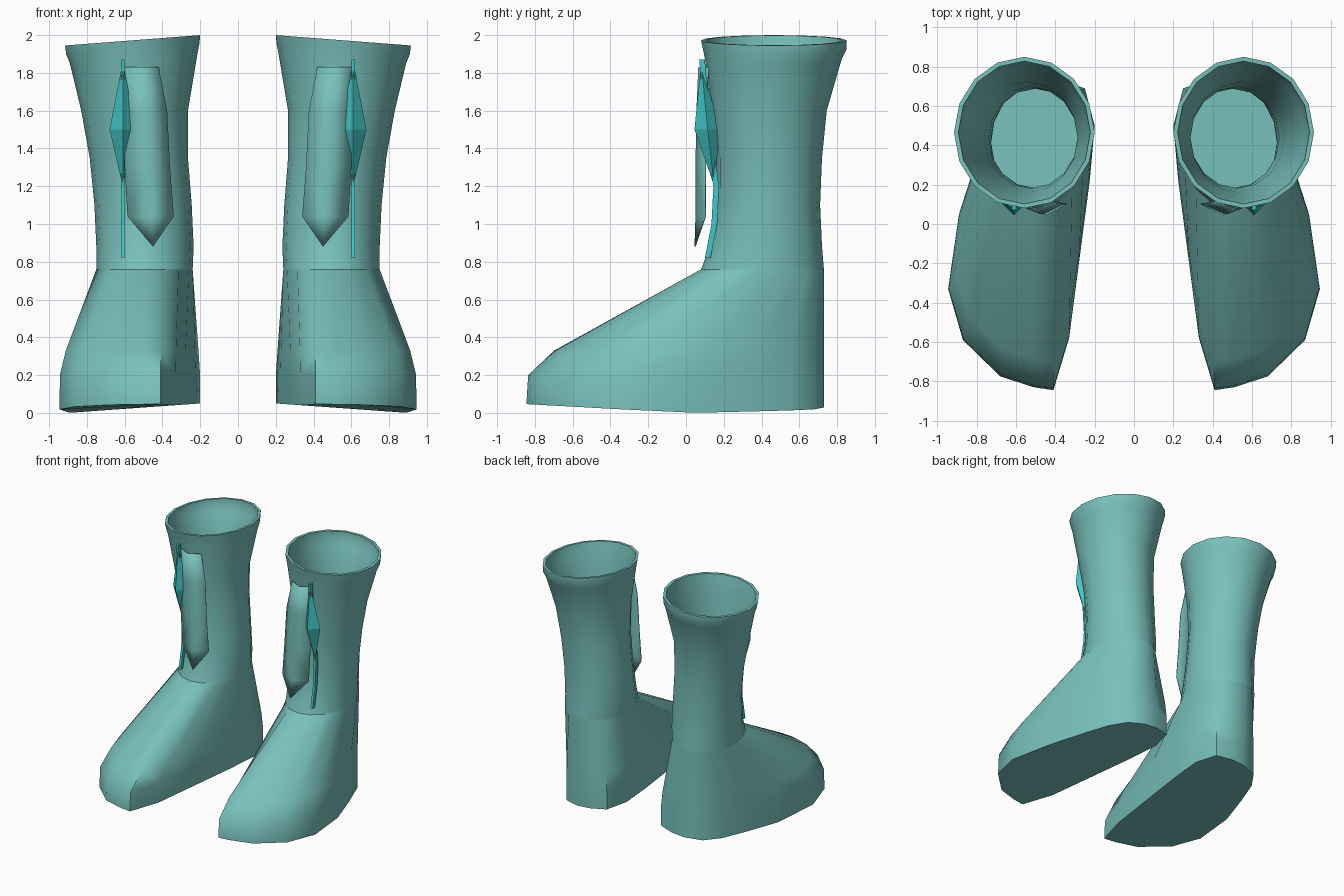
import bpy, bmesh, math

if "Cube" in bpy.data.objects:
    bpy.data.objects.remove(bpy.data.objects["Cube"])

N = 16


def material(name, rgb):
    m = bpy.data.materials.new(name)
    m.diffuse_color = (*rgb, 1)
    m.use_nodes = True
    m.node_tree.nodes["Principled BSDF"].inputs["Base Color"].default_value = m.diffuse_color
    return m


LEATHER = material("soft teal", (0.19, 0.53, 0.50))
BRIGHT = material("bright cyan teal", (0.055, 0.57, 0.57))


def make(name, verts, faces, mat, smooth=None, thickness=0):
    """Build a mesh part and mirror it to the other boot."""
    mesh = bpy.data.meshes.new(name)
    mesh.from_pydata(verts, [], faces)
    bm = bmesh.new()
    bm.from_mesh(mesh)
    bmesh.ops.recalc_face_normals(bm, faces=bm.faces)
    bm.to_mesh(mesh)
    bm.free()
    ob = bpy.data.objects.new(name, mesh)
    bpy.context.collection.objects.link(ob)
    mesh.materials.append(mat)
    if smooth:
        for o in bpy.context.selected_objects:
            o.select_set(False)
        ob.select_set(True)
        bpy.context.view_layer.objects.active = ob
        bpy.ops.object.shade_smooth_by_angle(angle=math.radians(smooth))
    if thickness:
        s = ob.modifiers.new("thickness", "SOLIDIFY")
        s.thickness = thickness
    mir = ob.modifiers.new("pair", "MIRROR")
    mir.use_mirror_merge = False
    return ob


def loft(rings, cap_start=False):
    """Join closed rings of equal length with quads."""
    n = len(rings[0])
    verts = [p for r in rings for p in r]
    faces = [(k * n + i, k * n + (i + 1) % n, (k + 1) * n + (i + 1) % n, (k + 1) * n + i)
             for k in range(len(rings) - 1) for i in range(n)]
    if cap_start:
        faces.append(tuple(range(n)))
    return verts, faces


def oval(z, x0, x1, y0, y1, tilt=0.0, inset=0.0):
    """Oval ring given by its extents, starting at the front, going outward."""
    cx, cy = (x0 + x1) / 2, (y0 + y1) / 2
    rx, ry = (x1 - x0) / 2 - inset, (y1 - y0) / 2 - inset
    ring = []
    for i in range(N):
        a = 2 * math.pi * i / N
        x, y = cx + rx * math.sin(a), cy - ry * math.cos(a)
        ring.append((x, y, z - tilt * (x - x0) / (x1 - x0)))
    return ring


# Shaft: outer wall up to the slanted rim, then inner wall back down
levels = [
    (0.76, 0.24, 0.75, 0.08, 0.73, 0),
    (0.88, 0.235, 0.75, 0.125, 0.72, 0),
    (1.10, 0.245, 0.76, 0.16, 0.71, 0),
    (1.35, 0.265, 0.785, 0.16, 0.72, 0),
    (1.60, 0.265, 0.83, 0.135, 0.745, 0),
    (1.90, 0.215, 0.89, 0.10, 0.825, 0.05),
    (1.95, 0.205, 0.91, 0.09, 0.85, 0.05),
    (2.00, 0.20, 0.915, 0.08, 0.85, 0.055),
]
outer = [oval(*l) for l in levels]
inner = [oval(*l, inset=0.022) for l in reversed(levels)]
make("boot_shaft", *loft(outer + inner), LEATHER, smooth=45)

# Foot: sole outline lofted up to the ankle
sole = [(0.51, -0.83), (0.68, -0.775), (0.87, -0.59), (0.945, -0.33), (0.89, 0.05),
        (0.80, 0.33), (0.72, 0.55), (0.63, 0.68), (0.50, 0.73), (0.38, 0.73),
        (0.25, 0.69), (0.20, 0.50), (0.225, 0.22), (0.28, -0.20), (0.33, -0.58),
        (0.41, -0.845)]
ankle = outer[0]


def sole_z(x, y):
    return max(-0.055 * y, 0.05 * (0.9 - x) / 0.7, 0)


def between(t, z):
    return [(x + (a[0] - x) * t, y + (a[1] - y) * t, z)
            for (x, y), a in zip(sole, ankle)]


ground = [(x, y, sole_z(x, y)) for x, y in sole]
foot_rings = [ground, between(0.01, 0.20), between(0.155, 0.33), ankle]
make("boot_foot", *loft(foot_rings, cap_start=True), LEATHER, smooth=50)

# Pointed front panel, bowed around the shaft
rows = [(1.83, 0.42, 0.515, 0.61, 0.065), (1.60, 0.375, 0.49, 0.61, 0.055),
        (1.30, 0.36, 0.475, 0.60, 0.05), (1.04, 0.34, 0.46, 0.585, 0.05)]
pv = []
for z, xa, xm, xb, y in rows:
    pv += [(xa, y + 0.05, z), (xm, y, z), (xb, y + 0.05, z)]
pv.append((0.45, 0.045, 0.88))
pf = [(3 * k + c, 3 * k + c + 1, 3 * k + c + 4, 3 * k + c + 3)
      for k in range(3) for c in range(2)] + [(9, 10, 12), (10, 11, 12)]
make("front_panel", pv, pf, LEATHER, smooth=60, thickness=0.006)

# Faceted gem beside the panel
GX = 0.61
gv = [(GX, 0.08, 1.86), (GX - 0.07, 0.115, 1.5), (GX, 0.045, 1.5),
      (GX + 0.07, 0.115, 1.5), (GX, 0.18, 1.5), (GX, 0.15, 1.2)]
gf = [f for i in range(4) for f in ((0, 1 + i, 1 + (i + 1) % 4),
                                    (5, 1 + (i + 1) % 4, 1 + i))]
make("front_gem", gv, gf, BRIGHT)

# Thin cord running behind and below the gem
cord = [[(GX + sx * 0.01, y + dy, z) for sx, dy in ((-1, 0), (1, 0), (1, 0.03), (-1, 0.03))]
        for z, y in ((0.82, 0.10), (1.0, 0.135), (1.2, 0.145), (1.5, 0.10), (1.87, 0.07))]
cv, cf = loft(cord, cap_start=True)
cf.append(tuple(range(len(cv) - 4, len(cv))))
make("front_cord", cv, cf, BRIGHT)
